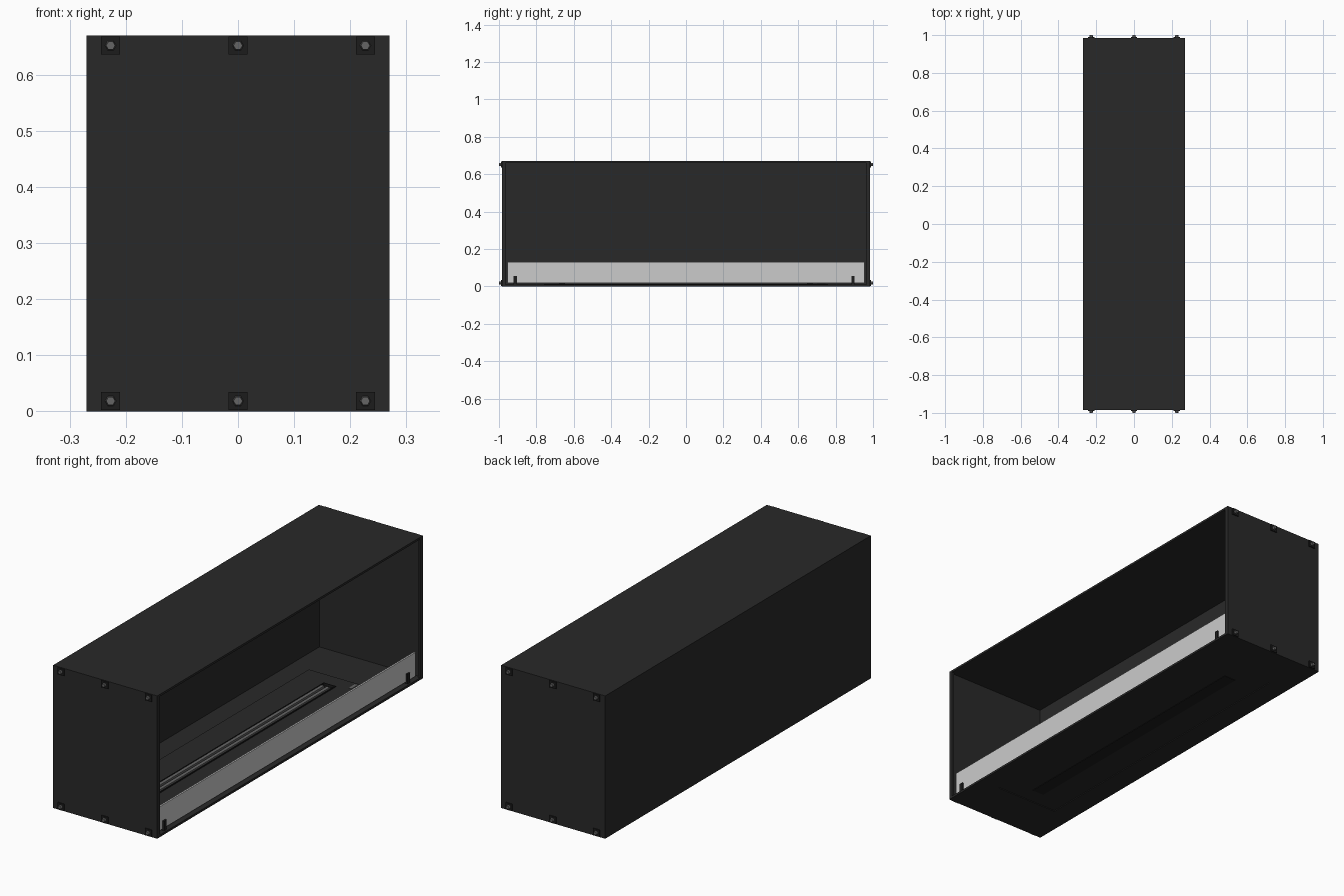
import bpy, bmesh, math
from mathutils import Matrix

if "Cube" in bpy.data.objects:
    bpy.data.objects.remove(bpy.data.objects["Cube"])


def material(name, color):
    m = bpy.data.materials.new(name)
    m.diffuse_color = color
    m.use_nodes = True
    m.node_tree.nodes["Principled BSDF"].inputs["Base Color"].default_value = m.diffuse_color
    return m


BLACK = material("black_steel", (0.022, 0.022, 0.022, 1))
DARK = material("dark_trim", (0.012, 0.012, 0.012, 1))
STEEL = material("steel", (0.13, 0.13, 0.13, 1))
GLASS = material("glass", (0.6, 0.6, 0.6, 0.45))


def finish(bm, name, mat):
    me = bpy.data.meshes.new(name)
    bmesh.ops.recalc_face_normals(bm, faces=bm.faces)
    bm.to_mesh(me)
    bm.free()
    ob = bpy.data.objects.new(name, me)
    bpy.context.collection.objects.link(ob)
    me.materials.append(mat)
    return ob


def add_box(bm, x, y, z):
    c = [(a + b) / 2 for a, b in (x, y, z)]
    s = [b - a for a, b in (x, y, z)]
    m = Matrix.Translation(c) @ Matrix.Diagonal((*s, 1))
    bmesh.ops.create_cube(bm, size=1, matrix=m)


def box(name, x, y, z, mat=BLACK):
    bm = bmesh.new()
    add_box(bm, x, y, z)
    return finish(bm, name, mat)


def frame(name, x, y, z, w, mat):
    """Rectangular ring lying flat, w wide."""
    bm = bmesh.new()
    for yy in ((y[0], y[0] + w), (y[1] - w, y[1])):
        add_box(bm, x, yy, z)
    for xx in ((x[0], x[0] + w), (x[1] - w, x[1])):
        add_box(bm, xx, (y[0] + w, y[1] - w), z)
    return finish(bm, name, mat)


X, Y, H, T = 0.27, 0.985, 0.67, 0.01

# Casing, open towards +x
box("top_panel", (-X, X), (-Y + T, Y - T), (H - T, H))
box("back_panel", (-X, -X + T), (-Y + T, Y - T), (T, H - T))
for s, n in ((-1, "front"), (1, "rear")):
    box(n + "_end_panel", (-X, X), sorted((s * (Y - T), s * Y)), (0, H))
    # short return flange at the mouth of the casing
    box(n + "_mouth_flange", (X - T, X), sorted((s * (Y - 0.02), s * (Y - T))), (T, H - T))

# Floor built around the burner opening
bx, by = 0.165, 0.76
bm = bmesh.new()
for s in (-1, 1):
    add_box(bm, sorted((s * bx, s * X)), (-Y + T, Y - T), (0, T))
    add_box(bm, (-bx, bx), sorted((s * by, s * (Y - T))), (0, T))
finish(bm, "floor_panel", BLACK)

# Burner: top plate, slot rim and flame trough
sx, sy = 0.032, 0.68
bm = bmesh.new()
for s in (-1, 1):
    add_box(bm, sorted((s * sx, s * (bx - 0.002))), (-by + 0.002, by - 0.002), (0.002, T + 0.003))
    add_box(bm, (-sx, sx), sorted((s * sy, s * (by - 0.002))), (0.002, T + 0.003))
finish(bm, "burner_plate", BLACK)
box("burner_trough", (-sx + 0.001, sx - 0.001), (-sy + 0.001, sy - 0.001), (0.001, 0.006), DARK)
frame("burner_slot_rim", (-sx, sx), (-sy, sy), (0.006, 0.017), 0.004, DARK)
for s, n in ((-1, "left"), (1, "right")):
    box(n + "_burner_rail", sorted((s * 0.006, s * 0.022)), (-0.65, 0.65), (0.006, 0.02), STEEL)
box("burner_control", (0.085, 0.1), (0.7, 0.745), (T, 0.015), STEEL)

# Glass guard with its clips
box("glass_guard", (0.246, 0.254), (-0.955, 0.955), (0.018, 0.13), GLASS)
for y, n in ((-0.912, "front"), (0.893, "rear")):
    bm = bmesh.new()
    for xx in ((0.238, 0.246), (0.254, 0.262)):
        add_box(bm, xx, (y - 0.009, y + 0.009), (T, 0.056))
    add_box(bm, (0.246, 0.254), (y - 0.009, y + 0.009), (T, 0.018))
    finish(bm, n + "_glass_clip", DARK)

# Bolts on both ends: square washer plus tapered hex head
for s, n in ((-1, "front"), (1, "rear")):
    for x in (-0.227, 0, 0.227):
        for z in (0.0185, 0.652):
            bm = bmesh.new()
            add_box(bm, (x - 0.017, x + 0.017), sorted((s * Y, s * (Y + 0.005))), (z - 0.016, z + 0.016))
            finish(bm, n + "_bolt_washer", DARK)
            bm = bmesh.new()
            m = Matrix.Translation((x, s * (Y + 0.01), z)) @ Matrix.Rotation(s * -math.pi / 2, 4, 'X')
            m = m @ Matrix.Rotation(math.pi / 2, 4, 'Z')
            bmesh.ops.create_cone(bm, cap_ends=True, segments=6, radius1=0.01, radius2=0.008, depth=0.01, matrix=m)
            finish(bm, n + "_bolt_head", STEEL)
